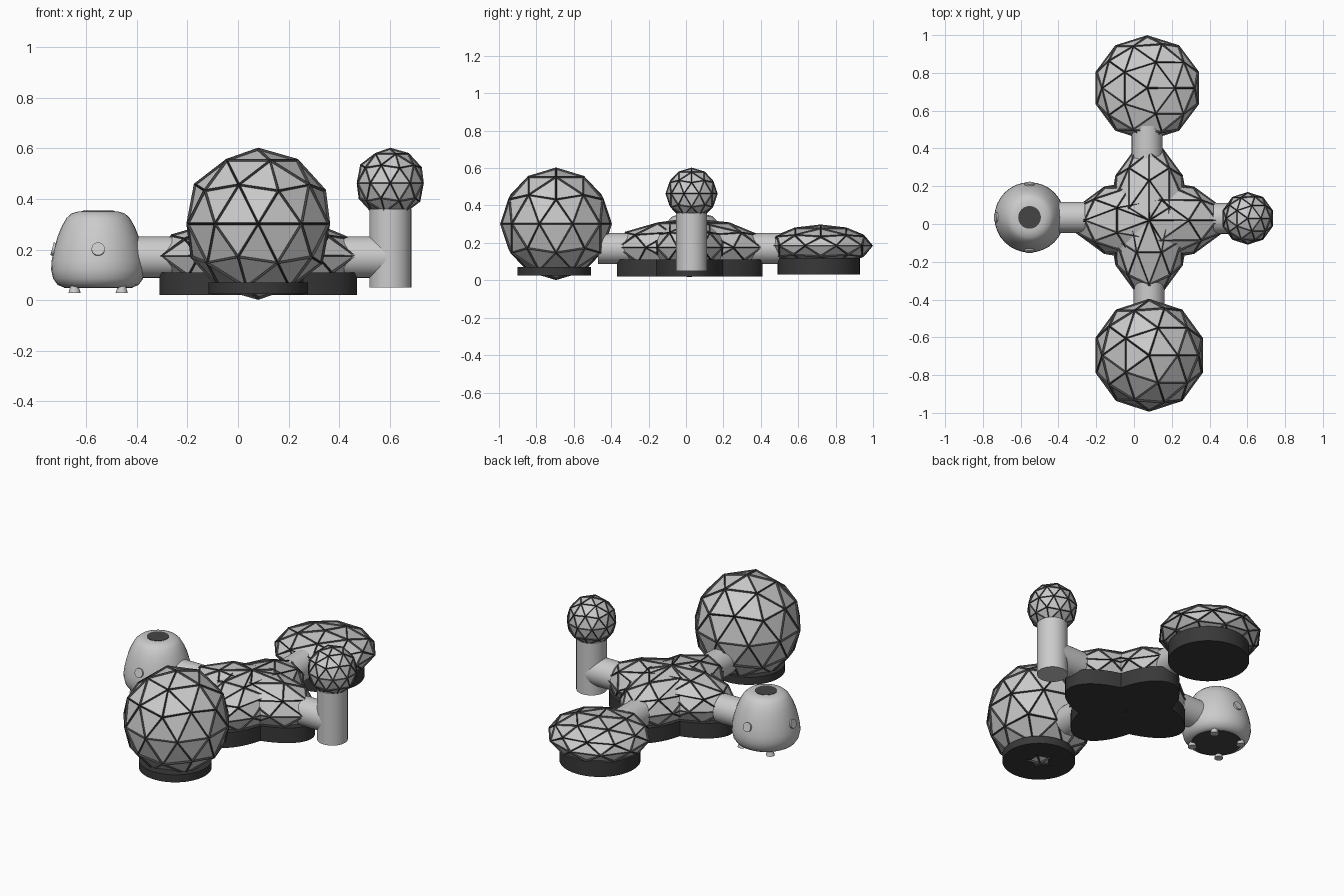
import bpy, bmesh
from math import sin, cos, pi, radians, sqrt
from mathutils import Matrix, Vector

if "Cube" in bpy.data.objects:
    bpy.data.objects.remove(bpy.data.objects["Cube"])


def material(name, v):
    m = bpy.data.materials.new(name)
    m.diffuse_color = (v, v, v, 1)
    m.use_nodes = True
    m.node_tree.nodes["Principled BSDF"].inputs["Base Color"].default_value = m.diffuse_color
    return m


DARK = material("dark_frame", 0.06)
BASE = material("dark_base", 0.04)


def make(name, bm, mat=None, smooth=False):
    bmesh.ops.recalc_face_normals(bm, faces=bm.faces)
    me = bpy.data.meshes.new(name)
    bm.to_mesh(me)
    bm.free()
    ob = bpy.data.objects.new(name, me)
    bpy.context.collection.objects.link(ob)
    if mat:
        me.materials.append(mat)
    if smooth:
        bpy.ops.object.select_all(action='DESELECT')
        ob.select_set(True)
        bpy.context.view_layer.objects.active = ob
        bpy.ops.object.shade_smooth_by_angle(angle=radians(35))
    return ob


def geodesic(name, loc, size, strut, turn=0):
    """Faceted glass shell with a raised strut lattice over its edges."""
    mat = (Matrix.Translation(loc) @ Matrix.Rotation(turn, 4, 'Z')
           @ Matrix.Diagonal((*size, 1)))
    for part in ("panels", "struts"):
        bm = bmesh.new()
        bmesh.ops.create_icosphere(bm, subdivisions=2, radius=1, matrix=mat)
        ob = make(name + "_" + part, bm, DARK if part == "struts" else None)
        if part == "struts":
            w = ob.modifiers.new("lattice", 'WIREFRAME')
            w.thickness = strut
            w.use_even_offset = False


def cone(name, a, b, r1, r2, mat=None, segs=32):
    """Cylinder or cone between two points."""
    a, b = Vector(a), Vector(b)
    rot = (b - a).to_track_quat('Z', 'Y').to_matrix().to_4x4()
    bm = bmesh.new()
    bmesh.ops.create_cone(bm, cap_ends=True, segments=segs, radius1=r1, radius2=r2,
                          depth=(b - a).length,
                          matrix=Matrix.Translation((a + b) / 2) @ rot)
    return make(name, bm, mat, True)


def lathe(name, x, y, profile, mat=None, segs=32):
    bm = bmesh.new()
    vs = [bm.verts.new((x + r, y, z)) for r, z in profile]
    es = [bm.edges.new(p) for p in zip(vs, vs[1:])]
    bmesh.ops.spin(bm, geom=vs + es, cent=(x, y, 0), axis=(0, 0, 1),
                   angle=2 * pi, steps=segs)
    bmesh.ops.remove_doubles(bm, verts=bm.verts, dist=1e-5)
    return make(name, bm, mat, True)


# Front sphere dome on a thin round base
geodesic("front_dome", (0.08, -0.695, 0.302), (0.29, 0.29, 0.292), 0.018)
cone("front_dome_base", (0.08, -0.705, 0.025), (0.08, -0.705, 0.07), 0.197, 0.197, BASE, 48)

# Back flattened dome on a thicker base
geodesic("back_dome", (0.07, 0.72, 0.185), (0.28, 0.272, 0.106), 0.015)
cone("back_dome_base", (0.07, 0.71, 0.03), (0.07, 0.71, 0.12), 0.22, 0.22, BASE, 48)

# Cross-shaped hub: two long domes at right angles
CX, CY = 0.08, 0.02
geodesic("hub_dome_x", (CX, CY, 0.175), (0.40, 0.212, 0.15), 0.015)
geodesic("hub_dome_y", (CX, CY, 0.175), (0.40, 0.212, 0.15), 0.015, pi / 2)

# Hub base: outline of two crossed ellipses, extruded
bm = bmesh.new()
ring = []
for i in range(96):
    t = 2 * pi * i / 96
    c, s = cos(t), sin(t)
    r = max(1 / sqrt((c / a) ** 2 + (s / b) ** 2) for a, b in ((0.39, 0.2), (0.2, 0.39)))
    ring.append(bm.verts.new((CX + r * c, CY + r * s, 0.02)))
face = bm.faces.new(ring)
ext = bmesh.ops.extrude_face_region(bm, geom=[face])["geom"]
bmesh.ops.translate(bm, vec=(0, 0, 0.09),
                    verts=[v for v in ext if isinstance(v, bmesh.types.BMVert)])
if not face.is_valid or not any(all(v.co.z < 0.03 for v in f.verts) for f in bm.faces):
    bm.faces.new(ring)
make("hub_base", bm, BASE, True)

# Connecting tunnels
for name, a, b in (("front_tunnel", (0.08, -0.47, 0.17), (0.08, -0.3, 0.17)),
                   ("back_tunnel", (0.07, 0.34, 0.17), (0.07, 0.52, 0.17)),
                   ("left_tunnel", (-0.43, 0.035, 0.17), (-0.26, 0.035, 0.17)),
                   ("right_tunnel", (0.42, 0.03, 0.17), (0.6, 0.03, 0.17))):
    cone(name, a, b, 0.082, 0.082)

# Observation tower
cone("tower_column", (0.602, 0.03, 0.05), (0.602, 0.03, 0.36), 0.083, 0.083)
geodesic("tower_dome", (0.602, 0.03, 0.463), (0.134, 0.134, 0.134), 0.011)

# Landing capsule with dark top and bottom caps
LX, LY = -0.553, 0.035
lathe("capsule_body", LX, LY,
      [(0, 0.055), (0.135, 0.05), (0.16, 0.06), (0.178, 0.085), (0.186, 0.12),
       (0.184, 0.155), (0.175, 0.2), (0.161, 0.25), (0.145, 0.29), (0.125, 0.325),
       (0.105, 0.343), (0.08, 0.35), (0.06, 0.352), (0, 0.352)])
cone("capsule_top_cap", (LX, LY, 0.346), (LX, LY, 0.354), 0.06, 0.06, DARK)
cone("capsule_bottom_cap", (LX, LY, 0.047), (LX, LY, 0.056), 0.135, 0.135, DARK)

# Capsule portholes (three free sides) and four flared feet
for i, t in enumerate((pi / 2, pi, 3 * pi / 2)):
    d = Vector((cos(t), sin(t), 0))
    p = Vector((LX, LY, 0.197)) + d * 0.16
    cone(f"capsule_porthole_{i}", p, p + d * 0.022 + Vector((0, 0, 0.006)), 0.026, 0.026, None, 20)
for i in range(4):
    t = pi / 4 + i * pi / 2
    x, y = LX + 0.132 * cos(t), LY + 0.132 * sin(t)
    lathe(f"capsule_foot_{i}", x, y,
          [(0, 0.028), (0.024, 0.028), (0.022, 0.036), (0.014, 0.06), (0.014, 0.075), (0, 0.075)],
          None, 16)
